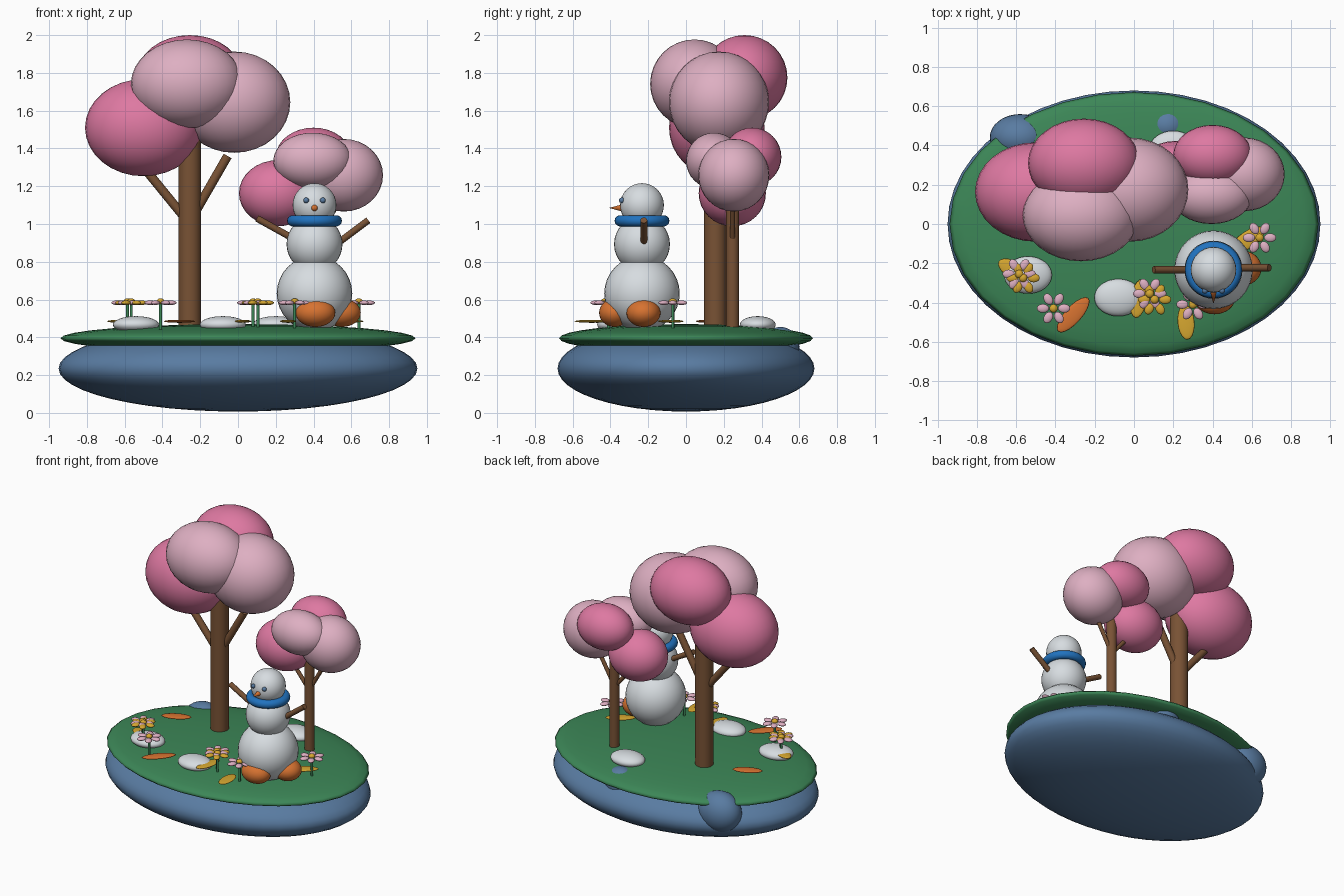
import bpy, bmesh, math
from mathutils import Vector, Matrix

if "Cube" in bpy.data.objects:
    bpy.data.objects.remove(bpy.data.objects["Cube"])


def colour(name, r, g, b):
    m = bpy.data.materials.new(name)
    m.diffuse_color = (r, g, b, 1)
    m.use_nodes = True
    m.node_tree.nodes["Principled BSDF"].inputs["Base Color"].default_value = m.diffuse_color
    return m


STONE = colour("slate_blue", .10, .20, .36)
GRASS = colour("grass_green", .045, .24, .095)
BARK = colour("bark_brown", .19, .085, .035)
PALE = colour("pale_pink", .73, .43, .54)
ROSE = colour("rose_pink", .73, .19, .36)
SNOW = colour("snow_white", .68, .72, .75)
SCARF = colour("scarf_blue", .015, .17, .52)
ORANGE = colour("orange", .68, .17, .03)
GOLD = colour("gold", .68, .39, .03)


def finish(bm, name, mat):
    me = bpy.data.meshes.new(name)
    for f in bm.faces:
        f.smooth = True
    for e in bm.edges:
        if len(e.link_faces) == 2 and e.calc_face_angle() > math.radians(40):
            e.smooth = False
    bm.to_mesh(me)
    bm.free()
    me.materials.append(mat)
    ob = bpy.data.objects.new(name, me)
    bpy.context.collection.objects.link(ob)
    return ob


def ball(name, mat, loc, radii, turn=0, seg=32):
    """Ellipsoid, optionally turned about z (degrees)."""
    bm = bmesh.new()
    bmesh.ops.create_uvsphere(bm, u_segments=seg, v_segments=seg // 2, radius=1)
    bm.transform(Matrix.Translation(loc) @ Matrix.Rotation(math.radians(turn), 4, 'Z')
                 @ Matrix.Diagonal((*radii, 1)))
    return finish(bm, name, mat)


def rod(name, mat, a, b, r1, r2=None, seg=16):
    """Cylinder or cone from point a to point b."""
    a, b = Vector(a), Vector(b)
    bm = bmesh.new()
    bmesh.ops.create_cone(bm, cap_ends=True, segments=seg, radius1=r1,
                          radius2=r1 if r2 is None else r2, depth=(b - a).length)
    bm.transform(Matrix.Translation((a + b) / 2)
                 @ (b - a).to_track_quat('Z', 'Y').to_matrix().to_4x4())
    return finish(bm, name, mat)


def ground(x, y):
    """Height of the grass surface."""
    return .395 + .075 * math.sqrt(max(0, 1 - (x / .94) ** 2 - (y / .672) ** 2))


# Floating island
ball("island_base", STONE, (0, 0, .235), (.95, .68, .228), seg=48)
ball("grass_top", GRASS, (0, 0, .395), (.94, .672, .075))
ball("boulder_left", STONE, (-.58, .44, .315), (.155, .12, .14))
ball("boulder_back", STONE, (.17, .5, .35), (.11, .1, .105))

# Snow mounds
for i, (x, y) in enumerate([(-.54, -.26), (-.08, -.375), (.2, .38)]):
    ball(f"snow_mound_{i}", SNOW, (x, y, .467), (.122, .095, .045))


# Trees: trunk, two forked branches and four puffs of blossom
def tree(name, x, y, s, fork, top, puffs):
    rod(name + "_trunk", BARK, (x, y, .43), (x, y, top), .06 * s, seg=24)
    for side, start, end in ((-1, (0, 0), (.22, .27)), (1, (.01, .03), (.2, .36))):
        rod(name + "_branch", BARK,
            (x + side * start[0] * s, y, fork + start[1] * s),
            (x + side * end[0] * s, y, fork + end[1] * s), .024 * s)
    for mat, loc, radii in puffs:
        ball(name + "_blossom", mat, loc, radii)


tree("large_tree", -.255, .155, 1, 1.0, 1.6, [
    (PALE, (-.27, .045, 1.742), (.297, .235, .235)),
    (PALE, (-.02, .175, 1.645), (.297, .265, .268)),
    (ROSE, (-.5, .163, 1.51), (.31, .253, .257)),
    (ROSE, (-.255, .31, 1.775), (.285, .227, .225))])
tree("small_tree", .4, .247, .57, .88, 1.22, [
    (PALE, (.395, .148, 1.335), (.208, .148, .148)),
    (PALE, (.56, .253, 1.258), (.208, .188, .192)),
    (ROSE, (.21, .245, 1.163), (.205, .178, .175)),
    (ROSE, (.4, .35, 1.355), (.2, .155, .155))])

# Snowman
SX, SY = .405, -.233
for part, z, r in (("body", .632, .2), ("chest", .893, .148), ("head", 1.1, .116)):
    ball("snowman_" + part, SNOW, (SX, SY, z), (r, r, r))

bpy.ops.mesh.primitive_torus_add(location=(SX, SY, 1.017), major_radius=.115,
                                 minor_radius=.03, major_segments=40, minor_segments=14)
scarf = bpy.context.object
scarf.name = "snowman_scarf"
scarf.data.materials.append(SCARF)
bpy.ops.object.shade_smooth_by_angle()

for side in (-1, 1):
    ball("snowman_eye", STONE, (SX + side * .044, SY - .107, 1.125), (.015,) * 3, seg=16)
rod("snowman_nose", ORANGE, (SX, SY - .1, 1.085), (SX, SY - .175, 1.085), .02, 0)
rod("snowman_left_arm", BARK, (.28, SY, .93), (.1, SY, 1.03), .018)
rod("snowman_right_arm", BARK, (.53, SY + .01, .9), (.69, SY + .01, 1.02), .018)
ball("snowman_front_foot", ORANGE, (.41, -.377, .53), (.105, .083, .075))
ball("snowman_side_foot", ORANGE, (.55, -.225, .53), (.1, .09, .075))


# Flowers: stem, six petals and a round heart
def flower(x, y, petal):
    rod("flower_stem", GRASS, (x, y, ground(x, y) - .01), (x, y, .58), .008, seg=10)
    for k in range(6):
        a = k * math.pi / 3
        ball("flower_petal", petal, (x + .054 * math.cos(a), y + .054 * math.sin(a), .583),
             (.032, .023, .012), turn=60 * k, seg=14)
    ball("flower_heart", GOLD, (x, y, .59), (.022, .022, .016), seg=14)


for x, y, petal in [(-.585, -.255, PALE), (-.565, -.275, GOLD), (-.41, -.43, PALE),
                    (.08, -.355, PALE), (.105, -.385, GOLD), (.64, -.07, PALE),
                    (.3, -.41, PALE)]:
    flower(x, y, petal)

# Fallen leaves
for x, y, length, turn, mat in [(-.31, -.463, .115, 48, ORANGE), (-.57, .11, .1, 25, ORANGE),
                                (.265, -.5, .09, 95, GOLD), (.025, -.38, .1, 80, GOLD),
                                (.58, -.08, .1, 35, GOLD), (-.62, -.23, .08, 150, GOLD)]:
    ball("fallen_leaf", mat, (x, y, .485), (length, .043, .008), turn=turn, seg=20)
